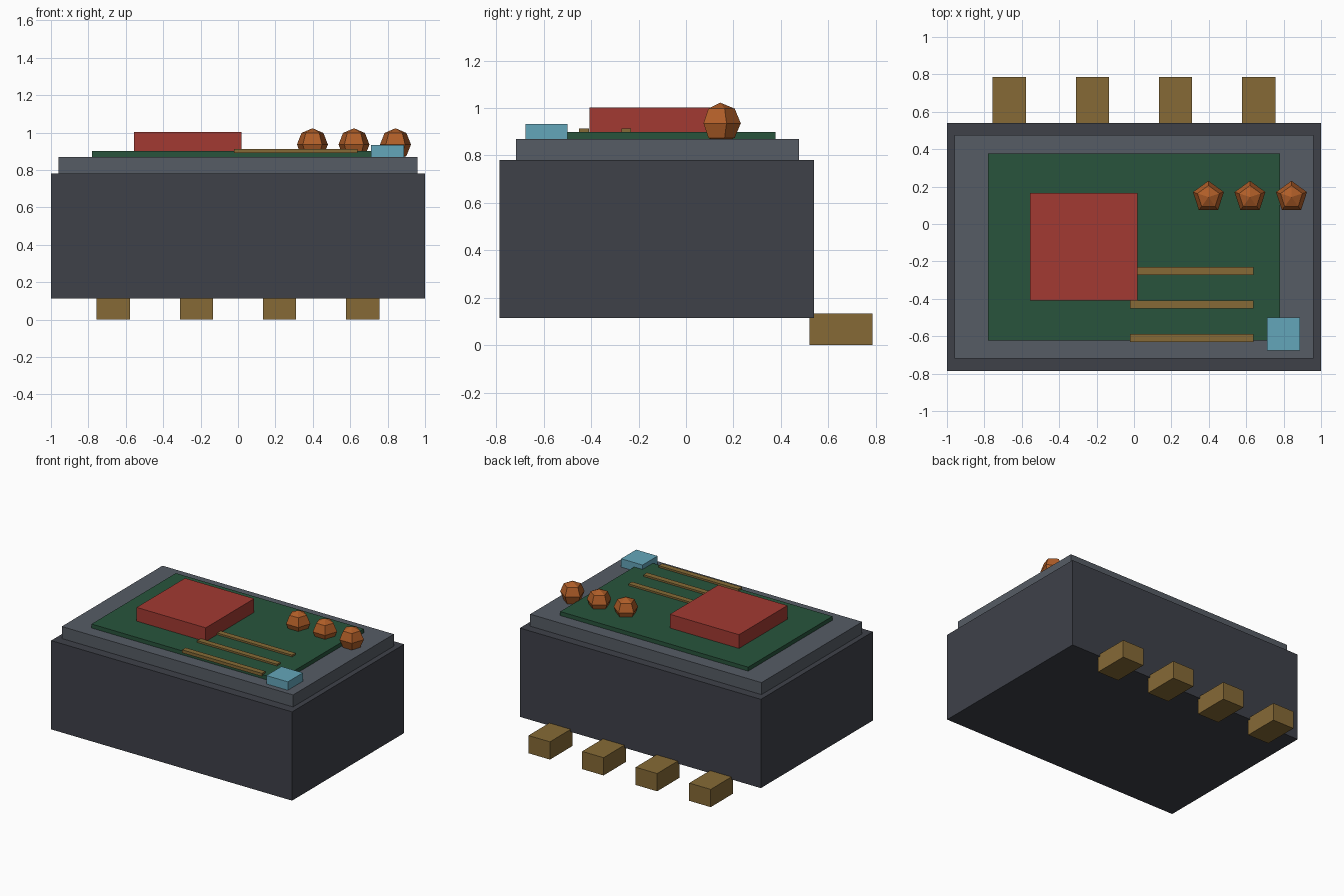
import bpy, bmesh
from mathutils import Matrix, Vector

if "Cube" in bpy.data.objects:
    bpy.data.objects.remove(bpy.data.objects["Cube"])


def material(name, rgb):
    # sRGB 0-255 to linear
    mat = bpy.data.materials.new(name)
    mat.diffuse_color = [((c / 255 + 0.055) / 1.055) ** 2.4 for c in rgb] + [1]
    mat.use_nodes = True
    mat.node_tree.nodes["Principled BSDF"].inputs["Base Color"].default_value = mat.diffuse_color
    return mat


def finish(name, bm, mat):
    mesh = bpy.data.meshes.new(name)
    bm.to_mesh(mesh)
    bm.free()
    mesh.materials.append(mat)
    bpy.context.collection.objects.link(bpy.data.objects.new(name, mesh))


def box(name, x, y, z, mat):
    lo, hi = Vector((x[0], y[0], z[0])), Vector((x[1], y[1], z[1]))
    bm = bmesh.new()
    bmesh.ops.create_cube(bm, size=1, matrix=Matrix.Translation((lo + hi) / 2)
                          @ Matrix.Diagonal((*(hi - lo), 1)))
    finish(name, bm, mat)


def bead(name, centre, radius, mat):
    bm = bmesh.new()
    bmesh.ops.create_uvsphere(bm, u_segments=5, v_segments=4, radius=radius,
                              matrix=Matrix.Translation(centre))
    finish(name, bm, mat)


dark = material("dark_casing", (62, 65, 73))
grey = material("grey_lid", (86, 92, 101))
green = material("board_green", (40, 84, 60))
red = material("chip_red", (162, 58, 50))
brass = material("brass", (134, 106, 54))
copper = material("copper", (176, 94, 40))
blue = material("light_blue", (100, 166, 186))

# Casing, stepped lid and circuit board
box("casing", (-1, 1), (-0.787, 0.541), (0.114, 0.78), dark)
box("lid", (-0.96, 0.96), (-0.718, 0.476), (0.78, 0.87), grey)
box("circuit_board", (-0.78, 0.78), (-0.622, 0.377), (0.87, 0.90), green)

# Main chip and corner indicator
box("main_chip", (-0.556, 0.018), (-0.408, 0.166), (0.90, 1.003), red)
box("indicator", (0.71, 0.888), (-0.677, -0.499), (0.87, 0.933), blue)

# Traces running out from the chip
for i in range(3):
    y = -0.252 - 0.179 * i
    box(f"trace_{i + 1}", (-0.022, 0.64), (y - 0.021, y + 0.021), (0.89, 0.913), brass)

# Row of faceted capacitors
for i in range(3):
    bead(f"capacitor_{i + 1}", (0.398 + 0.222 * i, 0.144, 0.936), 0.087, copper)

# Connector pins along the back
for i in range(4):
    x = -0.667 + 0.4447 * i
    box(f"pin_{i + 1}", (x - 0.089, x + 0.089), (0.521, 0.787), (0, 0.133), brass)
